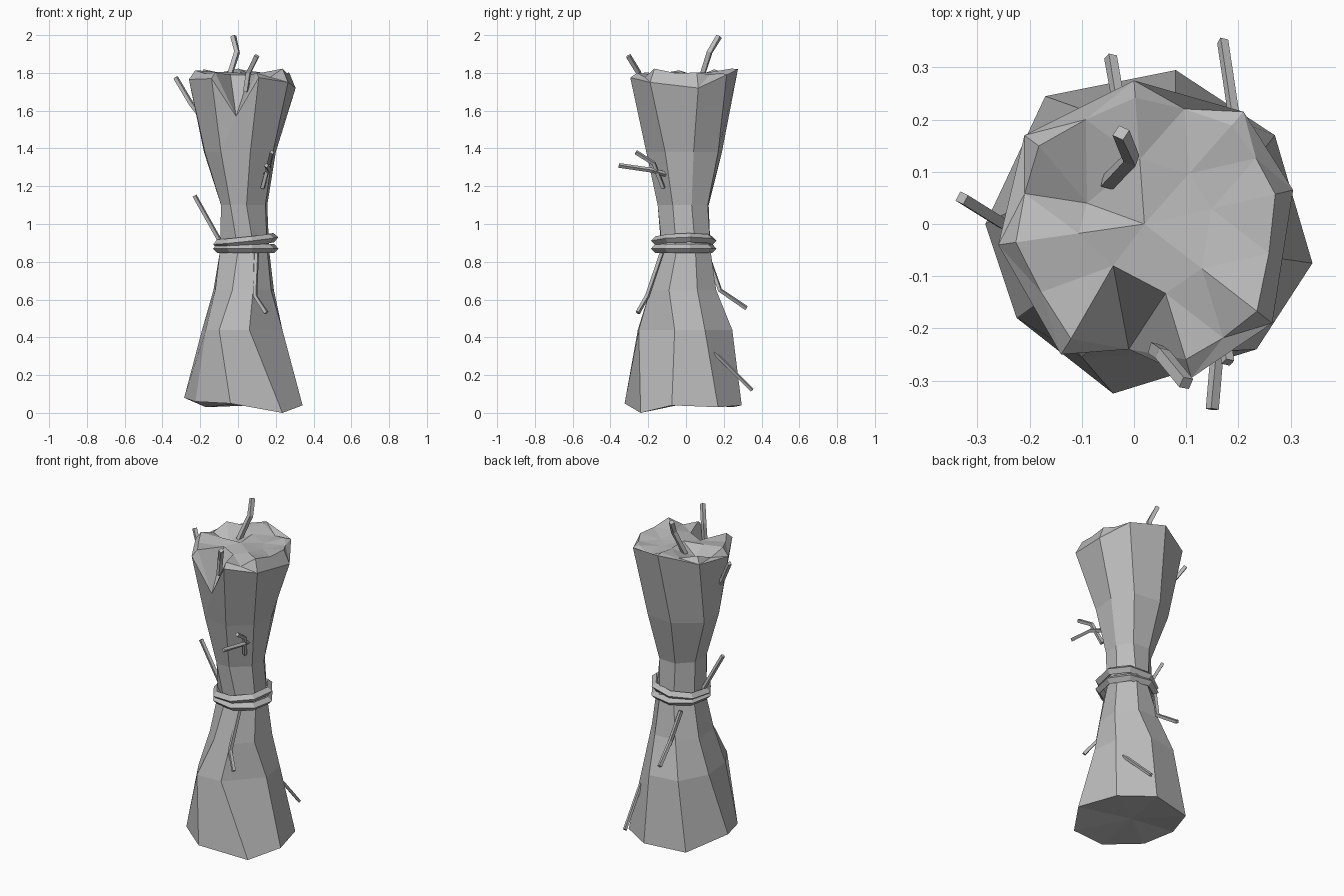
import bpy, bmesh, random
from mathutils import Vector

random.seed(4)
cube = bpy.data.objects.get("Cube")
if cube:
    bpy.data.objects.remove(cube, do_unlink=True)

# One flat straw-grey material
grey = bpy.data.materials.new("straw grey")
grey.use_nodes = True
colour = (0.5, 0.5, 0.5, 1)
grey.diffuse_color = colour
grey.node_tree.nodes["Principled BSDF"].inputs["Base Color"].default_value = colour


def finish(bm, name):
    bmesh.ops.recalc_face_normals(bm, faces=bm.faces)
    mesh = bpy.data.meshes.new(name)
    bm.to_mesh(mesh)
    bm.free()
    mesh.materials.append(grey)
    obj = bpy.data.objects.new(name, mesh)
    bpy.context.collection.objects.link(obj)


# Sheaf outline: height, then eight corners counterclockwise from the front
RINGS = [
    (.04, [(-.04, -.325), (.235, -.24), (.342, -.075), (.27, .17), (.08, .295), (-.17, .245), (-.285, 0), (-.225, -.18)]),
    (.44, [(-.10, -.255), (.06, -.25), (.235, -.06), (.215, .1), (.08, .245), (-.1, .22), (-.19, .05), (-.17, -.14)]),
    (.65, [(-.03, -.19), (.08, -.19), (.175, -.09), (.19, .06), (.1, .16), (-.04, .16), (-.13, .06), (-.12, -.1)]),
    (.86, [(0, -.13), (.085, -.125), (.155, -.05), (.165, .05), (.09, .13), (0, .12), (-.09, .05), (-.095, -.06)]),
    (1.1, [(-.04, -.15), (.045, -.15), (.145, -.07), (.155, .03), (.1, .115), (-.01, .12), (-.09, .04), (-.09, -.07)]),
    (1.38, [(-.09, -.19), (.065, -.21), (.185, -.11), (.2, .04), (.14, .17), (-.03, .19), (-.18, .08), (-.175, -.07)]),
    (1.76, [(-.14, -.25), (.11, -.295), (.265, -.19), (.305, .065), (.21, .215), (0, .275), (-.21, .17), (-.26, -.04)]),
]
FOOT = [.01, -.04, 0, -.01, 0, -.01, .04, .02]
RIM = [.01, .015, -.01, -.04, .03, .06, .02, .005]

bm = bmesh.new()
loops = []
for k, (z, pts) in enumerate(RINGS):
    dz = FOOT if k == 0 else RIM if k == len(RINGS) - 1 else [0] * 8
    loops.append([bm.verts.new((x, y, z + d)) for (x, y), d in zip(pts, dz)])

# Ragged top: a sixteen-point shoulder and an eight-point inner ring
rim = loops[-1]
centre = Vector((.02, 0, 1.8))


def toward(point, scale, z):
    p = centre.lerp(point, scale)
    return bm.verts.new((p.x, p.y, z))


shoulder, inner = [], []
for i in range(8):
    a, b = rim[i].co, rim[(i + 1) % 8].co
    shoulder.append(toward(a, .88, 1.81 + random.uniform(-.015, .015)))
    shoulder.append(toward((a + b) / 2, .9, 1.79 + random.uniform(-.015, .015)))
    inner.append(toward(a, .45, 1.79 + random.uniform(-.015, .02)))
shoulder[1].co = (-.01, -.24, 1.57)
inner[0].co = (-.04, -.08, 1.79)
inner[6].co = (-.09, .04, 1.75)
top = bm.verts.new(centre)
bottom = bm.verts.new((.02, 0, .05))

for i in range(8):
    j = (i + 1) % 8
    s0, s1, s2 = shoulder[2 * i], shoulder[2 * i + 1], shoulder[(2 * i + 2) % 16]
    bm.faces.new((bottom, loops[0][j], loops[0][i]))
    for low, high in zip(loops[:-2], loops[1:-1]):
        bm.faces.new((low[i], low[j], high[j], high[i]))
    low = loops[-2]
    if i == 0:
        # Notch cut into the front of the rim
        for tri in ((low[i], low[j], s1), (low[i], s1, rim[i]), (low[j], rim[j], s1)):
            bm.faces.new(tri)
    else:
        bm.faces.new((low[i], low[j], rim[j], rim[i]))
        bm.faces.new((rim[i], rim[j], s1))
    for tri in ((rim[i], s1, s0), (rim[j], s2, s1), (s0, s1, inner[i]),
                (inner[i], s1, inner[j]), (s1, s2, inner[j]), (inner[i], inner[j], top)):
        bm.faces.new(tri)
finish(bm, "sheaf")


# Two faceted cords tied round the waist
def cord(name, z, tilt):
    bpy.ops.mesh.primitive_torus_add(major_segments=8, minor_segments=4, major_radius=.153,
                                     minor_radius=.024, location=(.041, -.012, z),
                                     rotation=(0, tilt, .2))
    obj = bpy.context.object
    obj.name = name
    obj.data.materials.append(grey)


cord("lower_cord", .87, 0)
cord("upper_cord", .911, -.11)


# Loose straws: square tubes along bent paths
def straw(name, points, radius=.009):
    pts = [Vector(p) for p in points]
    bm = bmesh.new()
    rings = []
    for k, p in enumerate(pts):
        d = (pts[min(k + 1, len(pts) - 1)] - pts[max(k - 1, 0)]).normalized()
        u = d.cross(Vector((.3, .9, .2))).normalized()
        v = d.cross(u)
        rings.append([bm.verts.new(p + radius * q) for q in (u + v, v - u, -u - v, u - v)])
    for a, b in zip(rings, rings[1:]):
        for i in range(4):
            j = (i + 1) % 4
            bm.faces.new((a[i], a[j], b[j], b[i]))
    bm.faces.new(rings[0])
    bm.faces.new(rings[-1])
    finish(bm, name)


straw("top_back_straw", [(-.05, .08, 1.77), (-.005, .125, 1.91), (-.025, .175, 1.993)], .012)
straw("top_front_straw", [(.04, -.24, 1.7), (.055, -.25, 1.8), (.1, -.305, 1.89)], .011)
straw("top_right_straw", [(-.19, -.02, 1.56), (-.25, 0, 1.64), (-.33, .05, 1.775)], .01)
straw("waist_right_straw", [(-.09, -.03, .9), (-.23, -.03, 1.15)])
straw("upper_bent_straw", [(.13, -.12, 1.19), (.165, -.17, 1.32), (.18, -.265, 1.38)])
straw("upper_short_straw", [(.14, -.1, 1.26), (.165, -.18, 1.285), (.15, -.355, 1.31)])
straw("lower_front_straw", [(.1, -.12, .87), (.09, -.205, .62), (.15, -.255, .53)])
straw("lower_back_straw", [(-.05, .12, .82), (-.02, .18, .65), (-.045, .32, .555)])
straw("foot_back_straw", [(.2, .15, .32), (.17, .35, .12)], .008)
